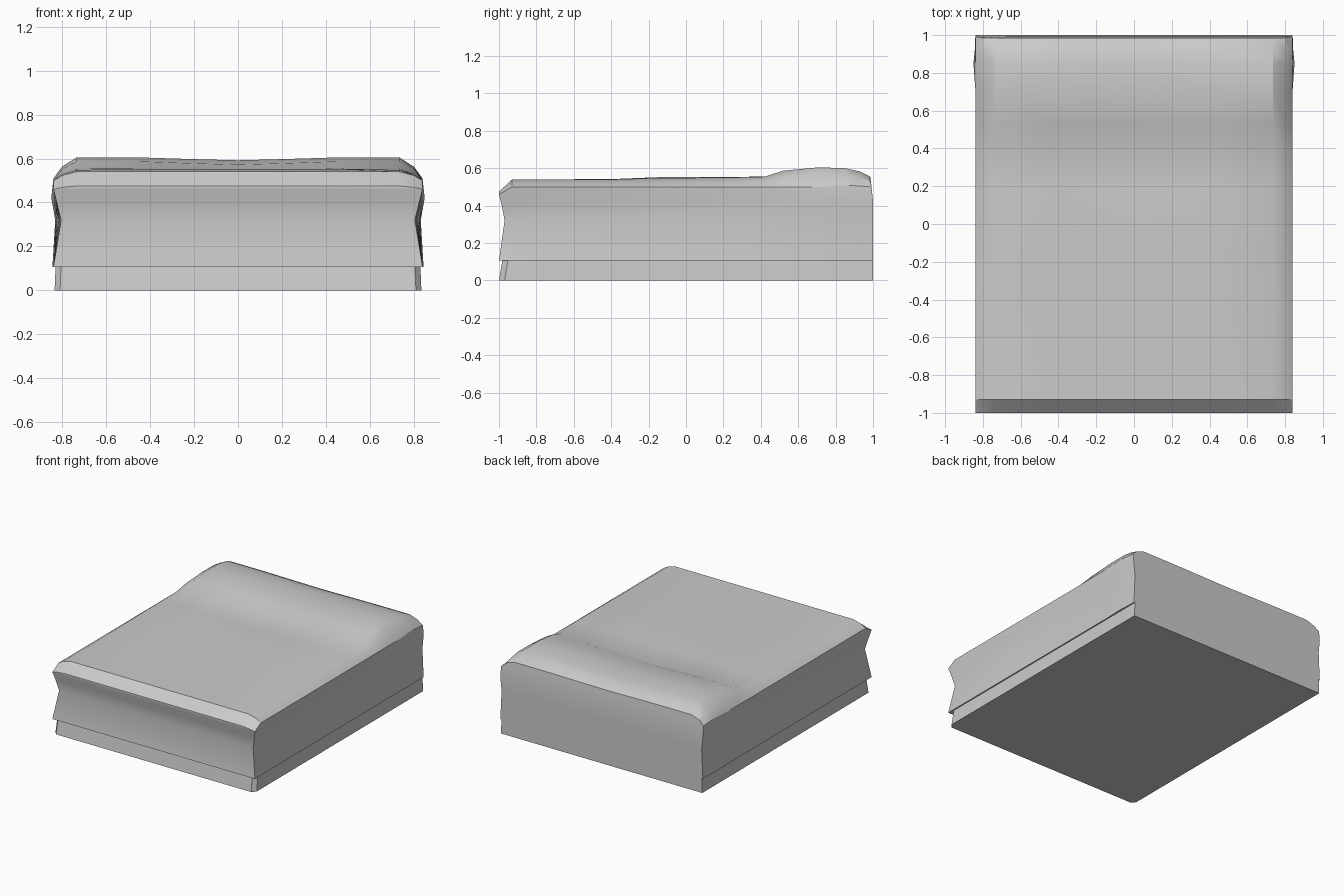
import bpy, bmesh
from math import radians

if "Cube" in bpy.data.objects:
    bpy.data.objects.remove(bpy.data.objects["Cube"])


def finish(bm, name):
    bmesh.ops.recalc_face_normals(bm, faces=bm.faces)
    mesh = bpy.data.meshes.new(name)
    bm.to_mesh(mesh)
    bm.free()
    ob = bpy.data.objects.new(name, mesh)
    bpy.context.collection.objects.link(ob)
    bpy.ops.object.select_all(action='DESELECT')
    ob.select_set(True)
    bpy.context.view_layer.objects.active = ob
    bpy.ops.object.shade_smooth_by_angle(angle=radians(25))
    return ob


# Plinth under the bedding, with slightly clipped front corners
def outline(front, w):
    right = [(w - .025, front), (w, front + .03), (w, 1)]
    return right + [(-x, y) for x, y in reversed(right)]


bm = bmesh.new()
low = [bm.verts.new((x, y, 0)) for x, y in outline(-1, .835)]
high = [bm.verts.new((x, y, .12)) for x, y in outline(-.98, .83)]
bm.faces.new(low)
bm.faces.new(high)
for i in range(6):
    j = (i + 1) % 6
    bm.faces.new((low[i], low[j], high[j], high[i]))
finish(bm, "bed_base")

# Bedding sections from foot to head:
# y, waist x, hip x, hip z, edge z, shoulder x, top z at side, at middle, at centre
SECTIONS = [
    (-1.0, .805, .825, .40, .46, .80, .475, .475, .475),
    (-.93, .812, .828, .41, .50, .80, .54, .54, .54),
    (-.40, .815, .830, .42, .50, .80, .54, .542, .542),
    (-.15, .818, .832, .42, .50, .80, .548, .552, .552),
    (.20, .822, .832, .42, .50, .80, .55, .554, .550),
    (.42, .826, .835, .42, .50, .80, .555, .552, .538),
    (.52, .828, .838, .42, .50, .80, .587, .587, .572),
    (.71, .828, .840, .42, .50, .80, .605, .605, .592),
    (.85, .832, .850, .42, .51, .80, .600, .600, .590),
    (.93, .830, .842, .42, .505, .80, .583, .583, .576),
    (1.0, .830, .840, .42, .50, .80, .555, .555, .550),
]


def half_profile(s):
    y, wx, hx, hz, ez, sx, ts, tm, tc = s
    pts = [(.845 if y == .85 else .84, .107), (wx, .32), (hx, hz), (.84, ez),
           (sx, ez + .6 * (ts - ez)), (.735, ts), (.45, tm),
           (.2, tm * .4 + tc * .6), (0, tc)]
    out = []
    for i, (x, z) in enumerate(pts):
        dy = 0
        if y == -1:
            dy = (0, .03, .015)[i] if i < 3 else 0
        elif y == 1 and i > 2:
            dy = -.008 if i == 3 else -.015
        out.append((x, y + dy, z))
    return out


bm = bmesh.new()
rows = []
for s in SECTIONS:
    half = half_profile(s)
    full = half + [(-x, y, z) for x, y, z in reversed(half[:-1])]
    rows.append([bm.verts.new(p) for p in full])
n = len(rows[0])
for a, b in zip(rows, rows[1:]):
    for i in range(n - 1):
        bm.faces.new((a[i], a[i + 1], b[i + 1], b[i]))

# Foot and head ends: bands across the width plus a cap for the rounded top
for r in (rows[0], rows[-1]):
    for i in range(3):
        bm.faces.new((r[i], r[i + 1], r[n - 2 - i], r[n - 1 - i]))
    bm.faces.new(r[3:n - 3])

# Underside of the bedding
bm.faces.new([r[0] for r in rows] + [r[-1] for r in reversed(rows)])
finish(bm, "mattress_and_pillow")
